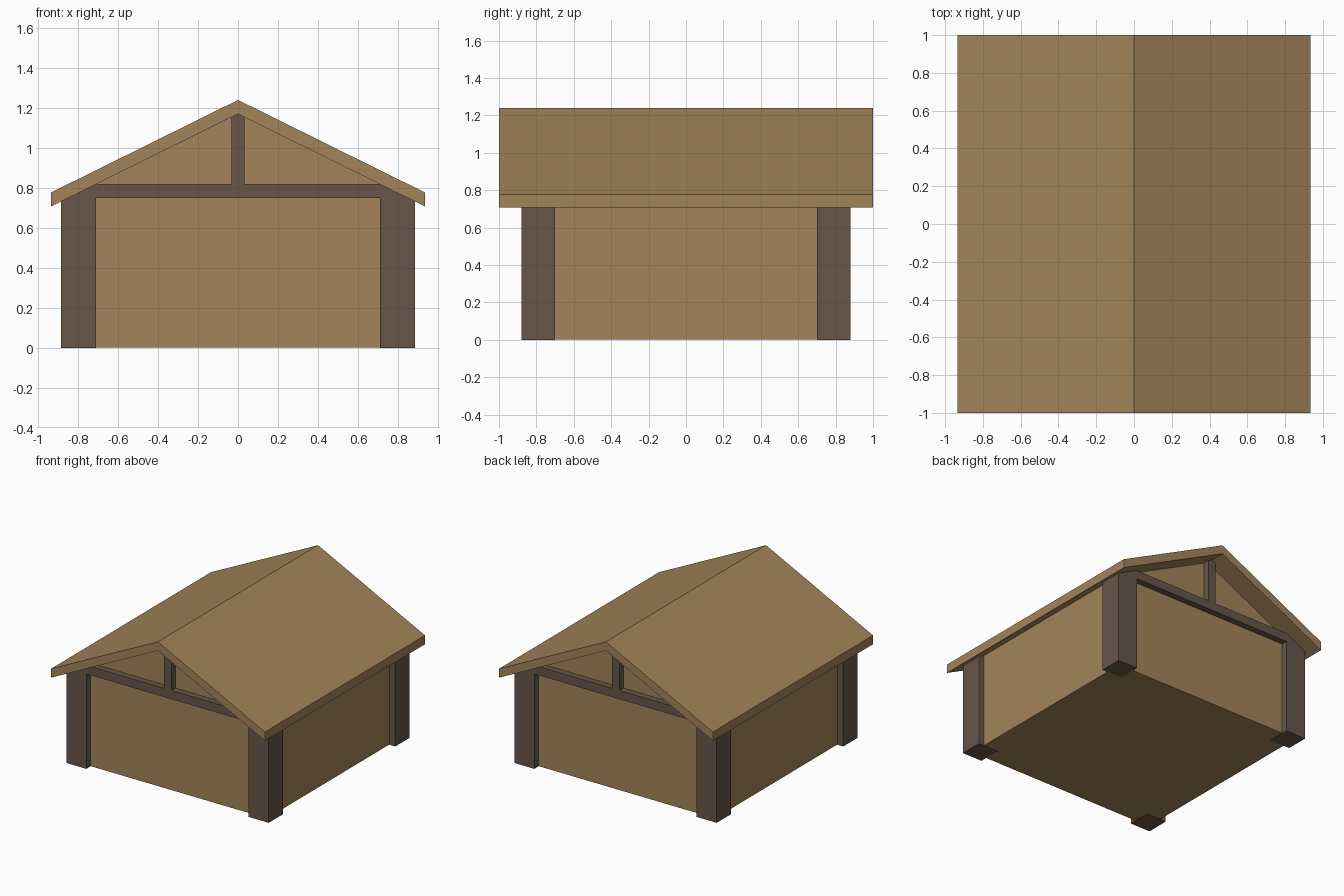
import bpy
import bmesh

if "Cube" in bpy.data.objects:
    bpy.data.objects.remove(bpy.data.objects["Cube"])

APEX, SLOPE = 1.17, 0.495  # underside of the roof


def under(x):
    return APEX - SLOPE * abs(x)


def lin(c):
    return c / 12.92 if c <= 0.04045 else ((c + 0.055) / 1.055) ** 2.4


def material(name, r, g, b):
    m = bpy.data.materials.new(name)
    m.diffuse_color = (lin(r / 255), lin(g / 255), lin(b / 255), 1)
    m.use_nodes = True
    m.node_tree.nodes["Principled BSDF"].inputs["Base Color"].default_value = m.diffuse_color
    return m


tan = material("tan_wood", 163, 132, 90)
dark = material("dark_timber", 103, 86, 73)


def extrude(name, profile, y0, y1, mat):
    """Extrude an x-z profile along y."""
    bm = bmesh.new()
    face = bm.faces.new([bm.verts.new((x, y0, z)) for x, z in profile])
    ext = bmesh.ops.extrude_face_region(bm, geom=[face])
    verts = [v for v in ext["geom"] if isinstance(v, bmesh.types.BMVert)]
    bmesh.ops.translate(bm, verts=verts, vec=(0, y1 - y0, 0))
    bmesh.ops.recalc_face_normals(bm, faces=bm.faces)
    mesh = bpy.data.meshes.new(name)
    bm.to_mesh(mesh)
    bm.free()
    mesh.materials.append(mat)
    ob = bpy.data.objects.new(name, mesh)
    bpy.context.collection.objects.link(ob)
    return ob


# House body with gables
W = 0.835
extrude("walls", [(-W, 0.003), (W, 0.003), (W, under(W)), (0, APEX), (-W, under(W))],
        -0.83, 0.83, tan)

# Gabled roof slab
E, T = 0.935, 0.07
extrude("roof", [(-E, under(E)), (0, APEX), (E, under(E)),
                 (E, under(E) + T), (0, APEX + T), (-E, under(E) + T)],
        -1, 1, tan)

# Timber frame: corner posts, tie beams and king posts at both ends
A, B, K = 0.71, 0.885, 0.033
for end, s in (("front", -1), ("back", 1)):
    for side, d in (("left", -1), ("right", 1)):
        extrude(f"{end}_{side}_post",
                [(d * A, 0), (d * B, 0), (d * B, under(B)), (d * A, under(A))],
                s * 0.70, s * 0.88, dark)
    extrude(f"{end}_beam", [(-A, 0.75), (A, 0.75), (A, under(A)), (-A, under(A))],
            s * 0.82, s * 0.88, dark)
    extrude(f"{end}_king_post",
            [(-K, under(A)), (K, under(A)), (K, under(K)), (0, APEX), (-K, under(K))],
            s * 0.82, s * 0.88, dark)
